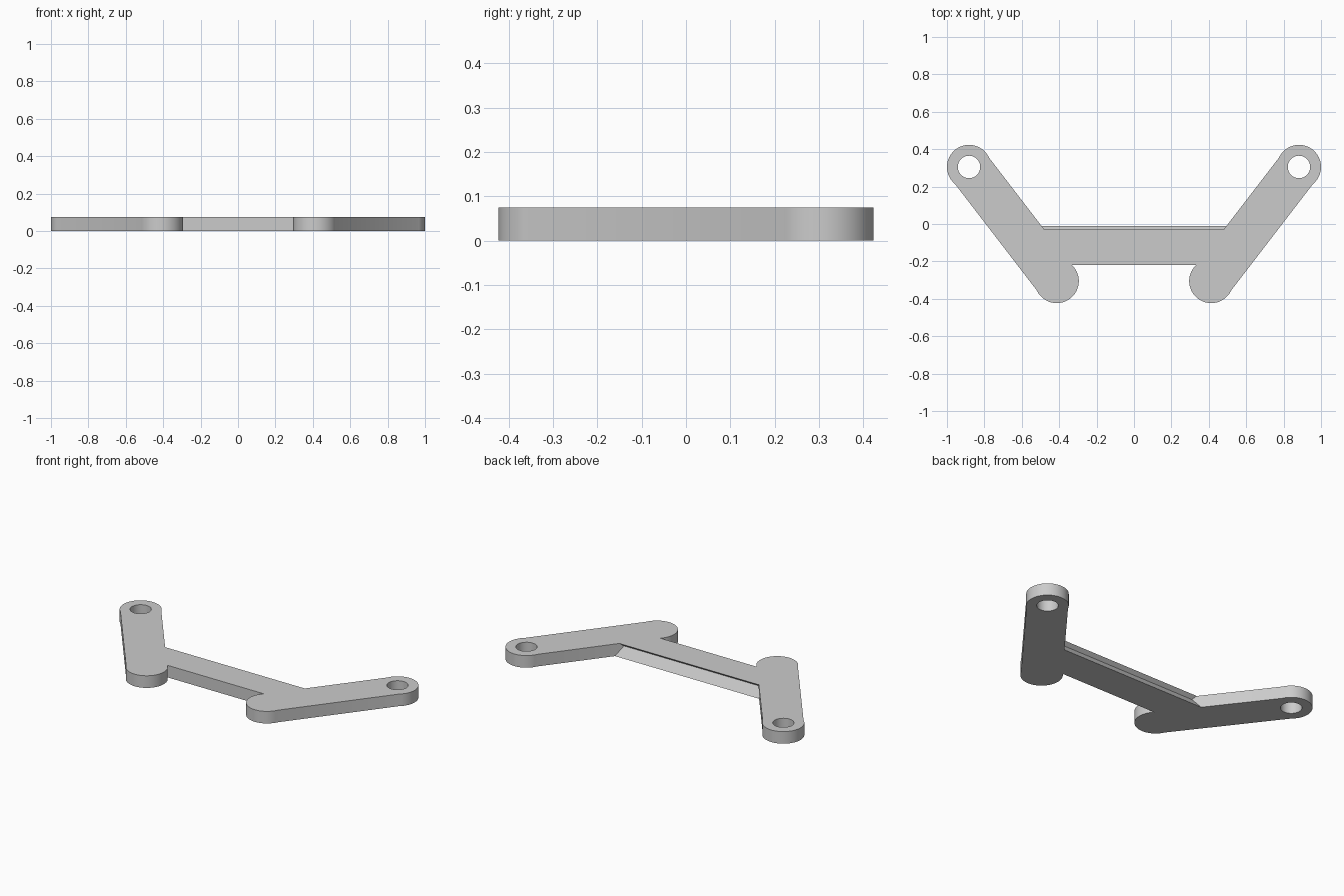
import bpy, bmesh, math
from mathutils import Vector

cube = bpy.data.objects.get("Cube")
if cube:
    bpy.data.objects.remove(cube, do_unlink=True)

GREY = (0.6, 0.6, 0.6, 1)
mat = bpy.data.materials.new("plain grey")
mat.use_nodes = True
mat.diffuse_color = GREY
mat.node_tree.nodes["Principled BSDF"].inputs["Base Color"].default_value = GREY

HEIGHT = 0.075
TIP, FOOT = Vector((0.882, 0.305)), Vector((0.413, -0.305))
END_R, HALF_W, HOLE_R = 0.118, 0.115, 0.06
AXIS = (TIP - FOOT).normalized()
HEADING = math.atan2(AXIS.y, AXIS.x)


def arc(centre, radius, start, sweep, steps):
    """Points along an arc, both ends included."""
    return [centre + radius * Vector((math.cos(a), math.sin(a)))
            for a in (start + sweep * i / steps for i in range(steps + 1))]


def make_arm(name, side):
    """Round-ended flat arm with a bolt hole, extruded from a filled outline."""
    half = math.pi - math.asin(HALF_W / END_R)
    outline = (arc(TIP, END_R, HEADING - half, 2 * half, 32)
               + arc(FOOT, END_R, HEADING + math.pi - half, 2 * half, 32))
    hole = arc(TIP, HOLE_R, 0, math.tau, 40)[:-1]
    curve = bpy.data.curves.new(name, "CURVE")
    curve.dimensions = "2D"
    curve.fill_mode = "BOTH"
    curve.extrude = HEIGHT / 2
    for loop in (outline, hole):
        spline = curve.splines.new("POLY")
        spline.points.add(len(loop) - 1)
        for point, p in zip(spline.points, loop):
            point.co = (side * p.x, p.y, 0, 1)
        spline.use_cyclic_u = True
    temp = bpy.data.objects.new(name + "_outline", curve)
    bpy.context.collection.objects.link(temp)
    bpy.context.view_layer.update()
    mesh = bpy.data.meshes.new_from_object(
        temp.evaluated_get(bpy.context.evaluated_depsgraph_get()))
    bpy.data.objects.remove(temp, do_unlink=True)
    bm = bmesh.new()
    bm.from_mesh(mesh)
    bmesh.ops.remove_doubles(bm, verts=bm.verts, dist=0.0001)
    bmesh.ops.translate(bm, verts=bm.verts, vec=(0, 0, HEIGHT / 2))
    finish(name, bm, mesh)


def finish(name, bm, mesh):
    bmesh.ops.recalc_face_normals(bm, faces=bm.faces)
    bm.to_mesh(mesh)
    bm.free()
    mesh.materials.clear()
    mesh.materials.append(mat)
    obj = bpy.data.objects.new(name, mesh)
    bpy.context.collection.objects.link(obj)
    bpy.ops.object.select_all(action="DESELECT")
    obj.select_set(True)
    bpy.context.view_layer.objects.active = obj
    bpy.ops.object.shade_smooth_by_angle(angle=math.radians(30))


def make_crossbar():
    """Bar between the arms, its back face notched under a thin top lip."""
    profile = [(-0.22, 0), (-0.01, 0), (-0.052, 0.056),
               (-0.03, HEIGHT), (-0.22, HEIGHT)]

    def end_x(y):  # inner wall of the arm
        return FOOT.x + (y - FOOT.y) * AXIS.x / AXIS.y - HALF_W / AXIS.y + 0.002

    bm = bmesh.new()
    ends = [[bm.verts.new((s * end_x(y), y, z)) for y, z in profile]
            for s in (-1, 1)]
    for ring in ends:
        bm.faces.new(ring)
    n = len(profile)
    for i in range(n):
        j = (i + 1) % n
        bm.faces.new((ends[0][i], ends[0][j], ends[1][j], ends[1][i]))
    finish("crossbar", bm, bpy.data.meshes.new("crossbar"))


make_arm("left_arm", 1)
make_arm("right_arm", -1)
make_crossbar()
